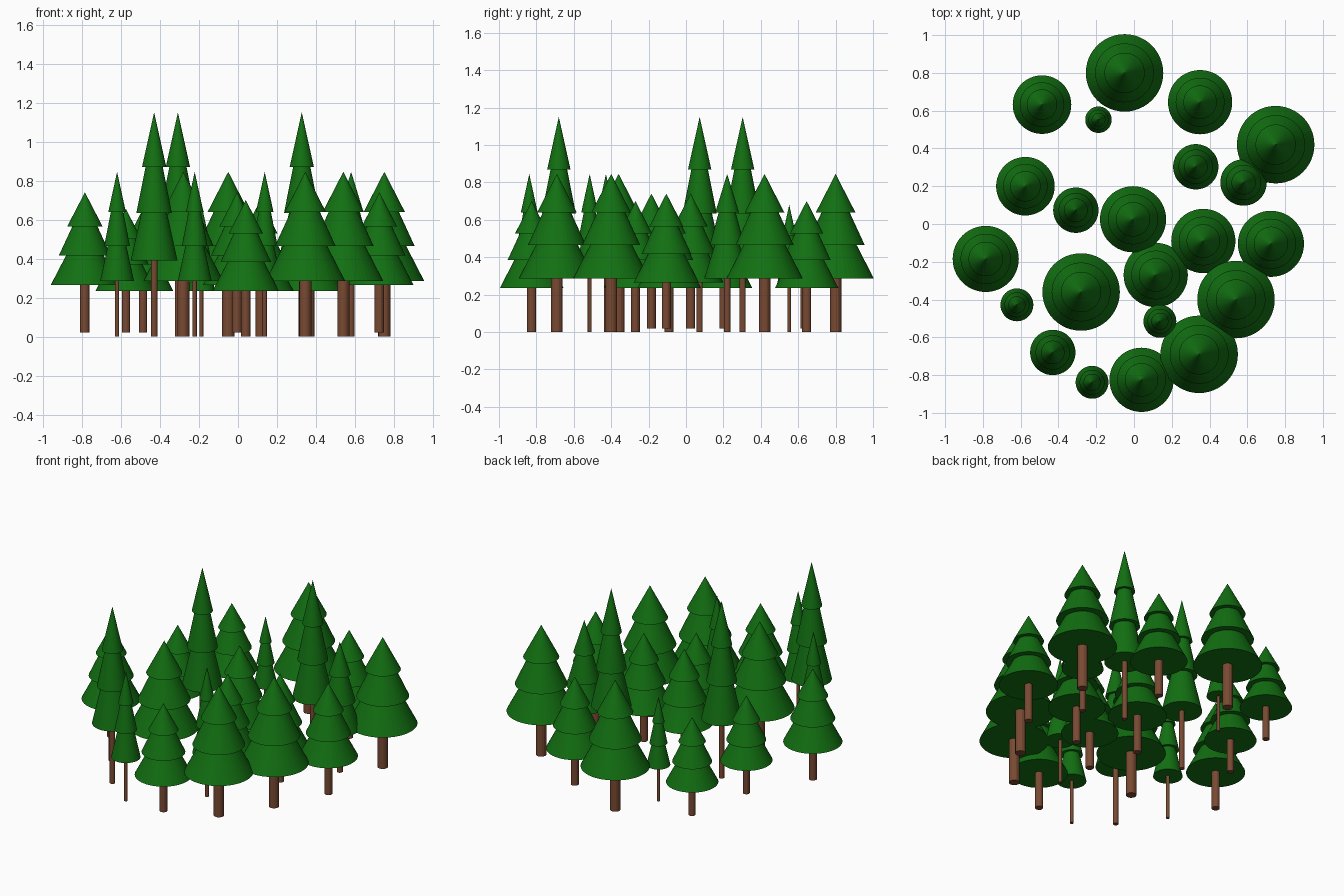
import bpy
import bmesh
import math

cube = bpy.data.objects.get("Cube")
if cube:
    bpy.data.objects.remove(cube, do_unlink=True)


def make_material(name, rgb):
    material = bpy.data.materials.new(name)
    material.use_nodes = True
    colour = (*rgb, 1.0)
    material.diffuse_color = colour
    material.node_tree.nodes["Principled BSDF"].inputs["Base Color"].default_value = colour
    return material


green = make_material("needle_green", (0.006, 0.16, 0.006))
brown = make_material("bark_brown", (0.19, 0.068, 0.032))


def lathe_mesh(name, profile, sides, material):
    """Spin a closed (radius, z) profile around z; both ends lie on the axis."""
    bm = bmesh.new()
    verts = [bm.verts.new((radius, 0, z)) for radius, z in profile]
    edges = [bm.edges.new(pair) for pair in zip(verts, verts[1:])]
    bmesh.ops.spin(bm, geom=verts + edges, cent=(0, 0, 0), axis=(0, 0, 1),
                   angle=math.tau, steps=sides, use_merge=True)
    bmesh.ops.remove_doubles(bm, verts=bm.verts, dist=0.0001)
    bmesh.ops.recalc_face_normals(bm, faces=bm.faces)
    mesh = bpy.data.meshes.new(name)
    bm.to_mesh(mesh)
    bm.free()
    mesh.materials.append(material)
    return mesh


def foliage_profile(radius, skirt, top):
    """Three stacked tiers, each flaring out past the one above."""
    span = top - skirt
    tier_1, tier_2 = top - 0.37 * span, top - 0.68 * span
    return [(0, top),
            (0.52 * radius, tier_1), (0.37 * radius, tier_1),
            (0.76 * radius, tier_2), (0.55 * radius, tier_2),
            (radius, skirt), (0, skirt)]


def trunk_profile(radius, foot, top):
    return [(0, top), (radius, top), (radius, foot), (0, foot)]


# Each kind: foliage radius, trunk radius, trunk foot, skirt height, top, positions
kinds = {
    "broad_pine": (0.205, 0.031, 0, 0.285, 0.845,
                   [(-0.05, 0.8), (0.75, 0.42), (-0.28, -0.36), (0.54, -0.4), (0.345, -0.69)]),
    "medium_pine": (0.175, 0.024, 0.02, 0.265, 0.74,
                    [(-0.005, 0.025), (0.725, -0.105), (-0.785, -0.185)]),
    "short_pine": (0.17, 0.024, 0, 0.235, 0.7,
                   [(0.35, 0.645), (0.367, -0.09), (0.115, -0.27), (0.04, -0.825)]),
    "small_pine": (0.155, 0.021, 0.02, 0.235, 0.655,
                   [(-0.487, 0.632), (-0.575, 0.2)]),
    "tall_pine": (0.12, 0.016, 0, 0.39, 1.15,
                  [(0.327, 0.303), (-0.308, 0.073), (-0.43, -0.68)]),
    "narrow_pine": (0.123, 0.018, 0, 0.285, 0.845,
                    [(0.58, 0.22)]),
    "slim_pine": (0.087, 0.011, 0, 0.285, 0.845,
                  [(-0.62, -0.428), (0.137, -0.515), (-0.222, -0.838)]),
    "tiny_pine": (0.07, 0.01, 0, 0.235, 0.68,
                  [(-0.188, 0.552)]),
}

# Plant the forest, sharing one mesh pair per kind
for kind, (radius, trunk, foot, skirt, top, spots) in kinds.items():
    parts = {
        "foliage": lathe_mesh(kind + "_foliage", foliage_profile(radius, skirt, top), 48, green),
        "trunk": lathe_mesh(kind + "_trunk", trunk_profile(trunk, foot, skirt + 0.02), 16, brown),
    }
    for number, (x, y) in enumerate(spots, 1):
        for part, mesh in parts.items():
            obj = bpy.data.objects.new(f"{kind}_{part}_{number}", mesh)
            obj.location = (x, y, 0)
            bpy.context.collection.objects.link(obj)
